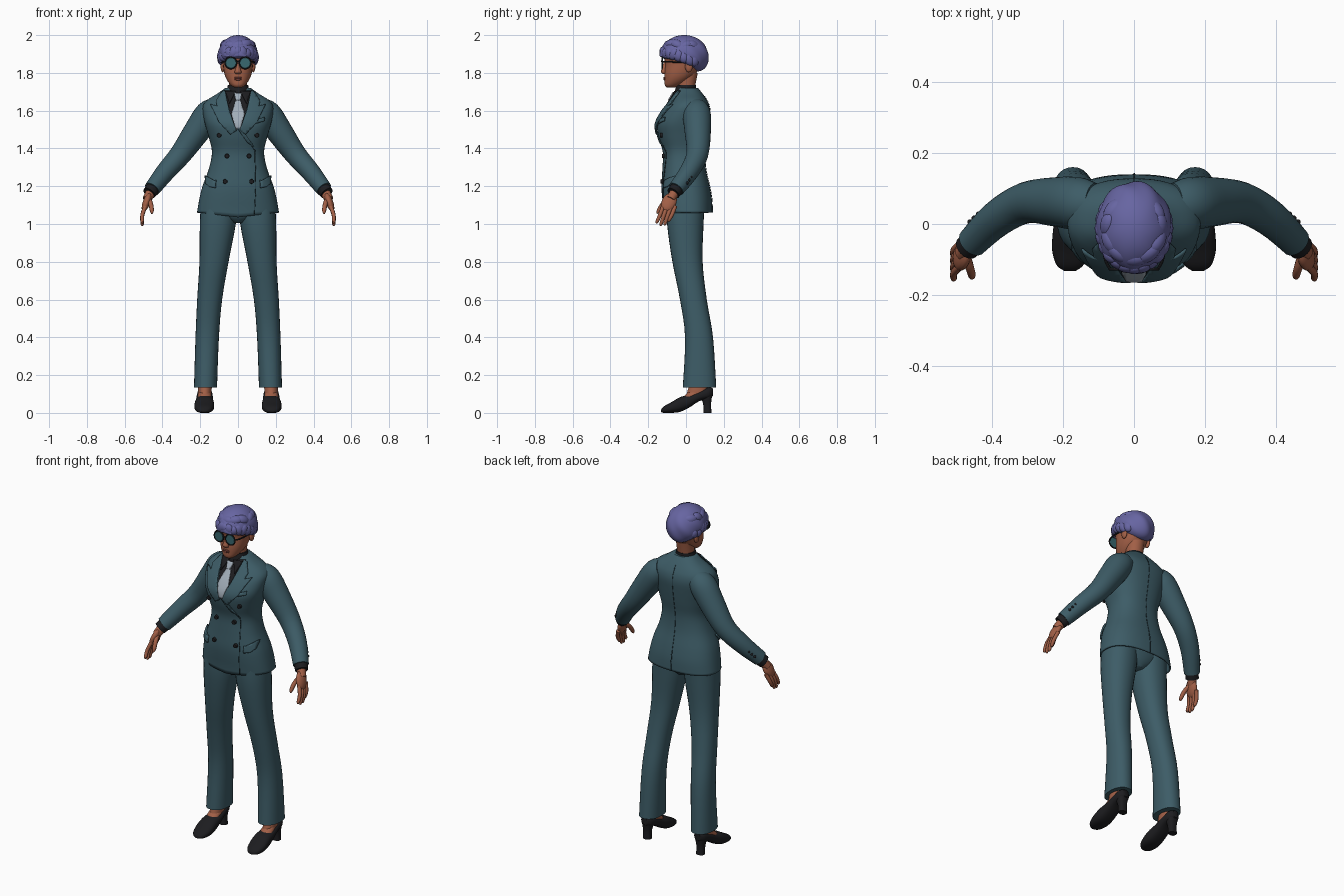
import bpy, bmesh, math, random
from mathutils import Vector, Matrix, Euler

random.seed(4)
if "Cube" in bpy.data.objects:
    bpy.data.objects.remove(bpy.data.objects["Cube"])
made = []


def material(name, r, g, b):
    m = bpy.data.materials.new(name)
    m.use_nodes = True
    m.diffuse_color = (r, g, b, 1)
    shader = next(n for n in m.node_tree.nodes if n.type == "BSDF_PRINCIPLED")
    shader.inputs["Base Color"].default_value = (r, g, b, 1)
    shader.inputs["Roughness"].default_value = 0.8
    return m


SUIT = material("teal_cloth", .047, .108, .135)
SEAM = material("dark_teal_seam", .018, .04, .05)
HAIR = material("violet_hair", .135, .13, .36)
SKIN = material("brown_skin", .36, .115, .062)
LIPS = material("dark_lips", .22, .06, .045)
BLACK = material("black", .012, .012, .014)
TIE = material("pale_grey_tie", .36, .42, .48)
LENS = material("teal_lens", .04, .14, .16)


def finish(name, bm, mat, mirror=False, solid=0, recalc=True):
    if recalc:
        bmesh.ops.recalc_face_normals(bm, faces=bm.faces[:])
    me = bpy.data.meshes.new(name)
    bm.to_mesh(me)
    bm.free()
    me.materials.append(mat)
    ob = bpy.data.objects.new(name, me)
    bpy.context.collection.objects.link(ob)
    if solid:
        mod = ob.modifiers.new("thickness", "SOLIDIFY")
        mod.thickness, mod.offset = abs(solid), math.copysign(1, solid)
    if mirror:
        ob.modifiers.new("mirror", "MIRROR").use_mirror_merge = False
    made.append(ob)
    return ob


def smooth(rows, steps=4):
    """Pass a smooth curve through rows of numbers."""
    pts = [rows[0]] + list(rows) + [rows[-1]]
    out = []
    for a, b, c, d in zip(pts, pts[1:], pts[2:], pts[3:]):
        for s in range(steps):
            t = s / steps
            out.append([q + .5 * t * (r - p + t * (2*p - 5*q + 4*r - u + t * (3*(q - r) + u - p)))
                        for p, q, r, u in zip(a, b, c, d)])
    return out + [list(rows[-1])]


def skin_rings(name, rings, mat, mirror=False, caps=True, solid=0):
    bm = bmesh.new()
    loops = [[bm.verts.new(p) for p in ring] for ring in rings]
    for a, b in zip(loops, loops[1:]):
        for i in range(len(a)):
            j = (i + 1) % len(a)
            bm.faces.new((a[i], a[j], b[j], b[i]))
    if caps:
        bm.faces.new(loops[0])
    if caps or solid:
        bm.faces.new(loops[-1])
    return finish(name, bm, mat, mirror, solid)


def loft(name, rows, mat, axis="z", n=28, power=2, **kw):
    """Rows are (position on axis, centre x, half width, low, high)."""
    rings = []
    for t, cx, hw, lo, hi in smooth(rows):
        ring = []
        for i in range(n):
            a = math.tau * i / n
            c, s = (math.copysign(abs(f) ** (2 / power), f) for f in (math.cos(a), math.sin(a)))
            v = (lo + hi) / 2 + s * (hi - lo) / 2
            ring.append((cx + hw * c, v, t) if axis == "z" else (cx + hw * c, t, v))
        rings.append(ring)
    return skin_rings(name, rings, mat, **kw)


def tube(name, rows, mat, n=16, mirror=True):
    """Rows are (x, y, z, radius) along a path."""
    pts = smooth(rows)
    whole = (Vector(pts[-1][:3]) - Vector(pts[0][:3])).normalized()
    ref = Vector((0, 0, 1)) if abs(whole.y) > .9 else Vector((0, 1, 0))
    rings = []
    for i, p in enumerate(pts):
        t = Vector(pts[min(i + 1, len(pts) - 1)][:3]) - Vector(pts[max(i - 1, 0)][:3])
        u = t.cross(ref).normalized()
        v = u.cross(t).normalized()
        rings.append([Vector(p[:3]) + p[3] * (u * math.cos(a) + v * math.sin(a))
                      for a in (math.tau * k / n for k in range(n))])
    return skin_rings(name, rings, mat, mirror)


def ball(name, loc, size, mat, rot=(0, 0, 0), mirror=False, n=16):
    bm = bmesh.new()
    bmesh.ops.create_uvsphere(bm, u_segments=n, v_segments=n // 2 + 2, radius=1,
                              matrix=Matrix.LocRotScale(Vector(loc), Euler(rot), Vector(size)))
    return finish(name, bm, mat, mirror)


def disc(name, loc, r, depth, mat, mirror=False):
    bm = bmesh.new()
    bmesh.ops.create_cone(bm, cap_ends=True, segments=20, radius1=r, radius2=r * .9, depth=depth,
                          matrix=Matrix.Translation(loc) @ Matrix.Rotation(math.pi / 2, 4, "X"))
    return finish(name, bm, mat, mirror)


# Jacket body
P = 2.4
TORSO = [(1.06, 0, .217, -.115, .14), (1.13, 0, .205, -.125, .137), (1.2, 0, .188, -.13, .125),
         (1.29, 0, .155, -.125, .105), (1.38, 0, .138, -.123, .1), (1.46, 0, .155, -.145, .112),
         (1.53, 0, .175, -.153, .122), (1.59, 0, .186, -.125, .128), (1.63, 0, .184, -.095, .122),
         (1.66, 0, .158, -.073, .108), (1.69, 0, .11, -.055, .088), (1.72, 0, .068, -.04, .064)]
jacket = loft("jacket", TORSO, SUIT, n=56, power=P, caps=False, solid=-.008)
for v in jacket.data.vertices:
    if v.co.z < 1.09 and v.co.y < 0:
        v.co.z -= .025 * max(0, 1 - abs(v.co.x) / .2) * (1.09 - v.co.z) / .03


def torso_y(x, z, side=-1):
    """Depth of the jacket surface at x, z; side -1 is the front."""
    rows = smooth(TORSO)
    z = min(max(z, rows[0][0]), rows[-1][0] - .0001)
    a, b = next((a, b) for a, b in zip(rows, rows[1:]) if a[0] <= z <= b[0])
    f = (z - a[0]) / (b[0] - a[0])
    hw, lo, hi = (a[k] + f * (b[k] - a[k]) for k in (2, 3, 4))
    k = min(abs(x) / hw, .99)
    return (lo + hi) / 2 + side * (hi - lo) / 2 * (1 - k ** P) ** (1 / P)


def plate(name, outline, mat, lift, thick=.006, side=-1, mirror=False):
    """Drape a flat outline over the jacket."""
    bm = bmesh.new()
    f = bm.faces.new([bm.verts.new((x, 0, z)) for x, z in outline])
    f.normal_update()
    if f.normal.y * side < 0:
        f.normal_flip()
    for axis, start, count in ((0, -.2, 27), (2, 1.02, 47)):
        for i in range(count):
            co, no = Vector(), Vector()
            co[axis], no[axis] = start + i * .015, 1
            bmesh.ops.bisect_plane(bm, geom=bm.verts[:] + bm.edges[:] + bm.faces[:],
                                   plane_co=co, plane_no=no)
    for v in bm.verts:
        v.co.y = torso_y(v.co.x, v.co.z, side) + side * lift
    return finish(name, bm, mat, mirror, thick, recalc=False)


def ribbon(name, path, w=.004, side=-1, mirror=False):
    outline = path + [(x + w, z) for x, z in reversed(path)]
    plate(name, outline, SEAM, .001, .002, side, mirror)


plate("shirt_front", [(-.074, 1.705), (.074, 1.705), (.014, 1.5), (-.014, 1.5)], BLACK, .002, .002)
plate("tie_blade", [(-.012, 1.66), (.012, 1.66), (.034, 1.58), (.012, 1.505), (-.012, 1.505),
                    (-.034, 1.58)], TIE, .005)
plate("tie_knot", [(-.02, 1.69), (.02, 1.69), (.012, 1.65), (-.012, 1.65)], TIE, .012, .008)
plate("shirt_collar_points", [(.012, 1.7), (.066, 1.7), (.045, 1.635)], BLACK, .008, .006, mirror=True)
plate("lapels", [(.068, 1.705), (.046, 1.6), (.008, 1.495), (.04, 1.475), (.1, 1.54), (.145, 1.632),
                 (.11, 1.622), (.116, 1.65), (.086, 1.695)], SUIT, .006, .007, mirror=True)
plate("lapel_roll", [(-.02, 1.53), (.012, 1.52), (.085, 1.41), (.05, 1.43)], SUIT, .003, .005)
ribbon("front_overlap_edge", [(.01, 1.505), (.05, 1.445), (.087, 1.39), (.092, 1.2), (.085, 1.05)])
plate("pocket_flaps", [(.115, 1.225), (.168, 1.255), (.168, 1.215), (.15, 1.197), (.117, 1.19)],
      SUIT, .003, .009, mirror=True)
plate("chest_pocket", [(.085, 1.548), (.137, 1.565), (.139, 1.545), (.087, 1.528)], SUIT, .002, .007)
ribbon("back_vent", [(-.002, 1.175), (-.002, 1.06)], .005, 1)
ribbon("back_seam", [(-.001, 1.68), (-.001, 1.17)], .002, 1)
for x, z in ((-.1, 1.47), (.1, 1.47), (-.058, 1.36), (.058, 1.36), (-.068, 1.225), (.072, 1.225)):
    disc("jacket_button", (x, torso_y(x, z) - .005, z), .0125, .014, BLACK)

# Sleeves, cuffs and hands
tube("sleeves", [(.11, .055, 1.61, .06), (.155, .057, 1.58, .074), (.215, .062, 1.495, .07),
                 (.303, .06, 1.37, .058), (.385, .015, 1.275, .051), (.455, -.052, 1.185, .043)], SUIT, 28)
tube("shirt_cuffs", [(.445, -.042, 1.195, .038), (.47, -.067, 1.163, .036)], BLACK, 24)
for i in range(3):
    c = Vector((.432, -.03, 1.215)) + i * Vector((-.012, .011, .016))
    ball("cuff_button", c + Vector((.62, .76, .05)) * .047, (.008,) * 3, BLACK, mirror=True, n=10)
tube("wrists", [(.455, -.052, 1.18, .027), (.482, -.082, 1.13, .024)], SKIN)
ball("palms", (.484, -.09, 1.115), (.02, .039, .055), SKIN, (-.4, -.35, 0), True)
for i, drop in enumerate((.07, .082, .08, .062)):
    y = -.125 + .021 * i
    tube("finger", [(.49, y + .005, 1.095, .011), (.506, y - .012, 1.05, .0105),
                    (.507, y - .028, 1.083 - drop, .009), (.503, y - .032, 1.077 - drop, .004)],
         SKIN, 10)
tube("thumb", [(.475, -.085, 1.135, .014), (.462, -.122, 1.105, .0125), (.456, -.145, 1.07, .0105),
               (.457, -.152, 1.055, .004)], SKIN, 10)

# Trousers
loft("trouser_seat", [(1.005, 0, .03, -.06, .06), (1.04, 0, .12, -.092, .085),
                      (1.1, 0, .18, -.1, .1), (1.2, 0, .15, -.09, .09)], SUIT)
loft("trouser_legs", [(1.14, .1, .095, -.1, .1), (1.0, .107, .095, -.1, .093),
                      (.8, .127, .077, -.072, .088), (.6, .15, .066, -.032, .11),
                      (.4, .163, .062, -.005, .143), (.135, .172, .061, -.017, .16)],
     SUIT, power=2.2, mirror=True)

# Feet and heeled shoes
loft("ankles", [(.09, .176, .034, .0, .115), (.13, .175, .036, .012, .115), (.2, .17, .036, .03, .11)],
     SKIN, mirror=True)
loft("insteps", [(-.03, .178, .025, .03, .07), (.01, .178, .036, .04, .108), (.06, .176, .034, .06, .14)],
     SKIN, axis="y", mirror=True)
loft("shoes", [(-.132, .18, .016, .004, .018), (-.115, .18, .038, .0, .036), (-.075, .179, .051, .0, .058),
               (-.03, .178, .051, .006, .084), (.02, .177, .046, .03, .096), (.07, .176, .042, .062, .115),
               (.12, .176, .036, .075, .135), (.142, .176, .018, .09, .13)],
     BLACK, axis="y", power=2.5, mirror=True)
loft("shoe_heels", [(0, .177, .024, .093, .135), (.05, .177, .024, .09, .133), (.1, .176, .034, .07, .14)],
     BLACK, power=2.6, mirror=True)

# Neck and head
loft("neck", [(1.66, 0, .05, -.048, .05), (1.72, 0, .047, -.045, .048), (1.8, 0, .05, -.05, .062)], SKIN)
loft("shirt_collar", [(1.665, 0, .066, -.066, .06), (1.7, 0, .061, -.06, .056), (1.735, 0, .054, -.051, .053)],
     BLACK)
loft("head", [(1.722, 0, .018, -.1, -.06), (1.735, 0, .038, -.112, -.03), (1.765, 0, .06, -.114, .02),
              (1.8, 0, .073, -.114, .055), (1.85, 0, .08, -.11, .08), (1.9, 0, .083, -.118, .092),
              (1.95, 0, .068, -.1, .08), (1.98, 0, .03, -.05, .04)], SKIN, power=2.2)
loft("nose", [(1.793, 0, .012, -.12, -.1), (1.805, 0, .018, -.133, -.1), (1.83, 0, .011, -.126, -.1),
              (1.87, 0, .009, -.113, -.1)], SKIN, n=14)
ball("upper_lip", (0, -.113, 1.774), (.022, .007, .005), LIPS)
ball("lower_lip", (0, -.113, 1.766), (.019, .007, .006), LIPS)
ball("ears", (.081, .015, 1.833), (.011, .02, .03), SKIN, mirror=True)

# Round glasses
disc("lenses", (.038, -.126, 1.853), .03, .006, LENS, True)
ring = [(.038 + .031 * math.cos(a), -.127, 1.853 + .031 * math.sin(a), .0035)
        for a in (math.tau * i / 16 for i in range(17))]
tube("glasses_rims", ring, BLACK, 8)
tube("glasses_bridge", [(-.009, -.128, 1.858, .003), (0, -.13, 1.862, .003), (.009, -.128, 1.858, .003)],
     BLACK, 8, False)
tube("glasses_temples", [(.068, -.125, 1.858, .004), (.083, -.09, 1.858, .004), (.087, .01, 1.856, .004)],
     BLACK, 8)

# Short wavy hair: a cap that drops towards the nape, with locks around its edge
bm = bmesh.new()
bmesh.ops.create_uvsphere(bm, u_segments=64, v_segments=40, radius=1)
for v in bm.verts:
    d = v.co.copy()
    drop = .11 if d.z > 0 else .02 + .115 * ((d.y + 1) / 2) ** 1.5
    wave = 1 + .022 * math.sin(7 * math.atan2(d.x, -d.y) + 5 * d.z) * (1 - d.z * d.z)
    v.co = (d.x * .106 * wave, -.01 + d.y * .129 * wave, 1.89 + d.z * drop)
finish("hair", bm, HAIR)
for i in range(17):
    a = math.radians(-120 + 15 * i)
    back = 1 - math.cos(a)
    z = 1.905 - .027 * min(back, 1.2) + random.uniform(-.006, .01)
    ball("hair_lock", (.09 * math.sin(a), -.012 - .108 * math.cos(a), z),
         (.027, .021, random.uniform(.027, .038)), HAIR, (0, random.uniform(-.6, .6), a))
for i in range(9):
    a = math.radians(-128 + 32 * i)
    ball("crown_lock", (.068 * math.sin(a), -.012 - .08 * math.cos(a), 1.947 + random.uniform(-.006, .006)),
         (.042, .028, .027), HAIR, (.5, random.uniform(-.5, .5), a))

# Smooth shading with crisp edges
for ob in bpy.context.selected_objects:
    ob.select_set(False)
for ob in made:
    ob.select_set(True)
bpy.context.view_layer.objects.active = made[0]
bpy.ops.object.shade_smooth_by_angle(angle=math.radians(45))
